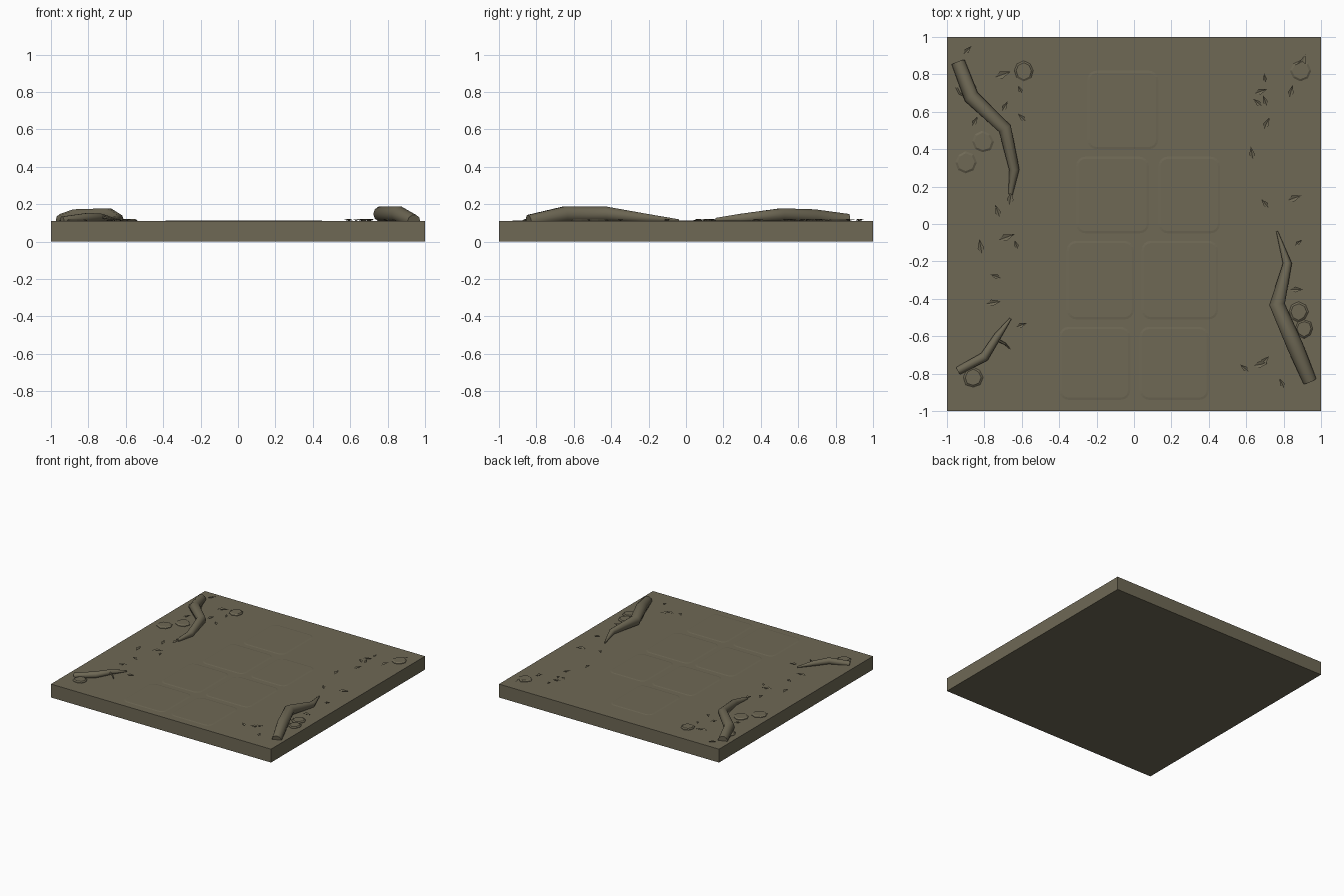
import bpy
import bmesh
from math import radians, cos, sin, pi
from mathutils import Matrix, Vector
import random

random.seed(4)
TOP = 0.11

old_cube = bpy.data.objects.get("Cube")
if old_cube:
    bpy.data.objects.remove(old_cube, do_unlink=True)

# One earthy colour for everything
earth = bpy.data.materials.new("olive earth")
earth.use_nodes = True
colour = (0.158, 0.14, 0.091, 1)
earth.diffuse_color = colour
shader = earth.node_tree.nodes["Principled BSDF"]
shader.inputs["Base Color"].default_value = colour
shader.inputs["Roughness"].default_value = 0.9


def finish(bm, name):
    """Turn a bmesh into a named, coloured object."""
    bmesh.ops.recalc_face_normals(bm, faces=bm.faces)
    mesh = bpy.data.meshes.new(name)
    bm.to_mesh(mesh)
    bm.free()
    mesh.materials.append(earth)
    obj = bpy.data.objects.new(name, mesh)
    bpy.context.collection.objects.link(obj)
    return obj


def add_box(bm, low, high):
    size = [h - l for l, h in zip(low, high)]
    centre = [(l + h) / 2 for l, h in zip(low, high)]
    matrix = Matrix.Translation(centre) @ Matrix.Diagonal((*size, 1))
    return bmesh.ops.create_cube(bm, size=1, matrix=matrix)["verts"]


def paving_stone(name, x0, x1, y0, y1):
    """Barely raised slab with rounded corners and a sloping rim."""
    bm = bmesh.new()
    add_box(bm, (x0, y0, TOP - 0.01), (x1, y1, TOP))
    upright = [e for e in bm.edges
               if abs(e.verts[0].co.z - e.verts[1].co.z) > 0.005]
    bmesh.ops.bevel(bm, geom=upright, offset=0.05, segments=4,
                    profile=0.5, affect="EDGES")
    bm.normal_update()
    lid = [f for f in bm.faces if f.normal.z > 0.9]
    bmesh.ops.inset_region(bm, faces=lid, thickness=0.012, depth=0)
    for vert in {v for f in lid for v in f.verts}:
        vert.co.z = TOP + 0.002
    finish(bm, name)


def branch(name, points, sides=10):
    """Tapered, bent tube; each point is x, y, top height, radius."""
    bm = bmesh.new()
    centres = [Vector((x, y, z - r)) for x, y, z, r in points]
    rings = []
    for i, (centre, point) in enumerate(zip(centres, points)):
        before = centres[max(i - 1, 0)]
        after = centres[min(i + 1, len(centres) - 1)]
        along = (after - before).normalized()
        across = along.cross(Vector((0, 0, 1))).normalized()
        up = across.cross(along)
        turns = [2 * pi * k / sides for k in range(sides)]
        rings.append([bm.verts.new(centre + point[3] * (across * cos(a) + up * sin(a)))
                      for a in turns])
    for lower, upper in zip(rings, rings[1:]):
        for k in range(sides):
            n = (k + 1) % sides
            bm.faces.new((lower[k], lower[n], upper[n], upper[k]))
    bm.faces.new(rings[0])
    bm.faces.new(rings[-1])
    obj = finish(bm, name)
    bpy.ops.object.select_all(action="DESELECT")
    obj.select_set(True)
    bpy.context.view_layer.objects.active = obj
    bpy.ops.object.shade_smooth_by_angle(angle=radians(40))


def pebble(name, x, y, radius):
    """Flat many-sided stone with a chamfered top."""
    bm = bmesh.new()
    sides = 8
    spread = [random.uniform(0.9, 1.06) for _ in range(sides)]
    rings = []
    for scale, z in ((1, TOP - 0.005), (1, TOP + 0.004), (0.8, TOP + 0.011)):
        rings.append([bm.verts.new((x + radius * s * scale * cos(2 * pi * k / sides),
                                    y + radius * s * scale * sin(2 * pi * k / sides), z))
                      for k, s in enumerate(spread)])
    for lower, upper in zip(rings, rings[1:]):
        for k in range(sides):
            n = (k + 1) % sides
            bm.faces.new((lower[k], lower[n], upper[n], upper[k]))
    bm.faces.new(rings[0])
    bm.faces.new(rings[-1])
    finish(bm, name)


def leaf(bm, x, y, angle, length):
    """Pointed leaf folded along its raised midrib, closed underneath."""
    turn = Matrix.Translation((x, y, TOP)) @ Matrix.Rotation(radians(angle), 4, "Z")
    half, width = length / 2, length * 0.22

    def corner(u, v, z):
        return bm.verts.new(turn @ Vector((u, v, z)))

    tail, tip = corner(-half, 0, 0.003), corner(half, 0, 0.008)
    left, right = corner(-half / 4, width, 0.011), corner(-half / 4, -width, 0.011)
    rib, base = corner(0, 0, 0.005), corner(0, 0, 0.001)
    for middle in (rib, base):
        for a, b in ((tail, left), (left, tip), (tip, right), (right, tail)):
            bm.faces.new((a, b, middle))


# Ground slab
ground = bmesh.new()
add_box(ground, (-1, -1, 0), (1, 1, TOP))
finish(ground, "ground_slab")

# Paving stones along the path
stones = [(-0.40, -0.02, -0.94, -0.55), (0.03, 0.40, -0.94, -0.55),
          (-0.36, 0.0, -0.51, -0.09), (0.04, 0.45, -0.51, -0.09),
          (-0.31, 0.08, -0.05, 0.36), (0.13, 0.46, -0.05, 0.36),
          (-0.25, 0.13, 0.40, 0.82)]
for number, bounds in enumerate(stones, 1):
    paving_stone(f"paving_stone_{number}", *bounds)

# Fallen branches
branch("back_branch", [(-0.94, 0.865, 0.15, 0.037), (-0.87, 0.68, 0.175, 0.041),
                       (-0.69, 0.51, 0.18, 0.036), (-0.64, 0.29, 0.15, 0.027),
                       (-0.66, 0.16, 0.128, 0.012)])
branch("left_branch", [(0.94, -0.84, 0.145, 0.037), (0.86, -0.65, 0.19, 0.044),
                       (0.765, -0.43, 0.19, 0.042), (0.82, -0.21, 0.15, 0.024),
                       (0.765, -0.04, 0.12, 0.005)])
branch("front_branch", [(-0.94, -0.785, 0.135, 0.022), (-0.80, -0.71, 0.155, 0.026),
                        (-0.73, -0.60, 0.15, 0.02), (-0.66, -0.505, 0.125, 0.006)])
branch("front_twig", [(-0.73, -0.62, 0.14, 0.008), (-0.69, -0.64, 0.13, 0.006),
                      (-0.66, -0.67, 0.12, 0.002)], sides=6)

# Pebbles
pebbles = [(-0.59, 0.82, 0.055), (-0.81, 0.44, 0.06), (-0.90, 0.33, 0.058),
           (-0.90, 0.73, 0.055), (0.89, 0.82, 0.055), (0.88, -0.47, 0.055),
           (0.91, -0.56, 0.05), (-0.86, -0.82, 0.055)]
for number, spot in enumerate(pebbles, 1):
    pebble(f"pebble_{number}", *spot)

# Scattered leaves: x, y, heading, length
right_leaves = [(-0.89, 0.93, 45, 0.06), (-0.70, 0.80, 20, 0.09), (-0.61, 0.72, 120, 0.05),
                (-0.69, 0.63, 60, 0.06), (-0.60, 0.57, 135, 0.06), (-0.85, 0.55, 60, 0.06),
                (-0.66, 0.14, 80, 0.08), (-0.73, 0.07, 110, 0.07), (-0.68, -0.07, 20, 0.09),
                (-0.63, -0.11, 110, 0.05), (-0.82, -0.12, 100, 0.08),
                (-0.74, -0.28, 160, 0.06), (-0.75, -0.42, 10, 0.08), (-0.60, -0.54, 20, 0.06)]
left_leaves = [(0.90, 0.86, 70, 0.1), (0.84, 0.71, 75, 0.07), (0.70, 0.78, 100, 0.05),
               (0.68, 0.71, 20, 0.07), (0.66, 0.65, 140, 0.06), (0.70, 0.66, 110, 0.06),
               (0.71, 0.54, 65, 0.07), (0.63, 0.38, 100, 0.07), (0.70, 0.11, 130, 0.06),
               (0.86, 0.14, 20, 0.08), (0.88, -0.10, 40, 0.05), (0.87, -0.35, 0, 0.07),
               (0.59, -0.77, 140, 0.06), (0.68, -0.75, 10, 0.08), (0.70, -0.73, 45, 0.07),
               (0.79, -0.85, 115, 0.06)]
for name, spots in (("right_leaves", right_leaves), ("left_leaves", left_leaves)):
    litter = bmesh.new()
    for spot in spots:
        leaf(litter, *spot)
    finish(litter, name)
